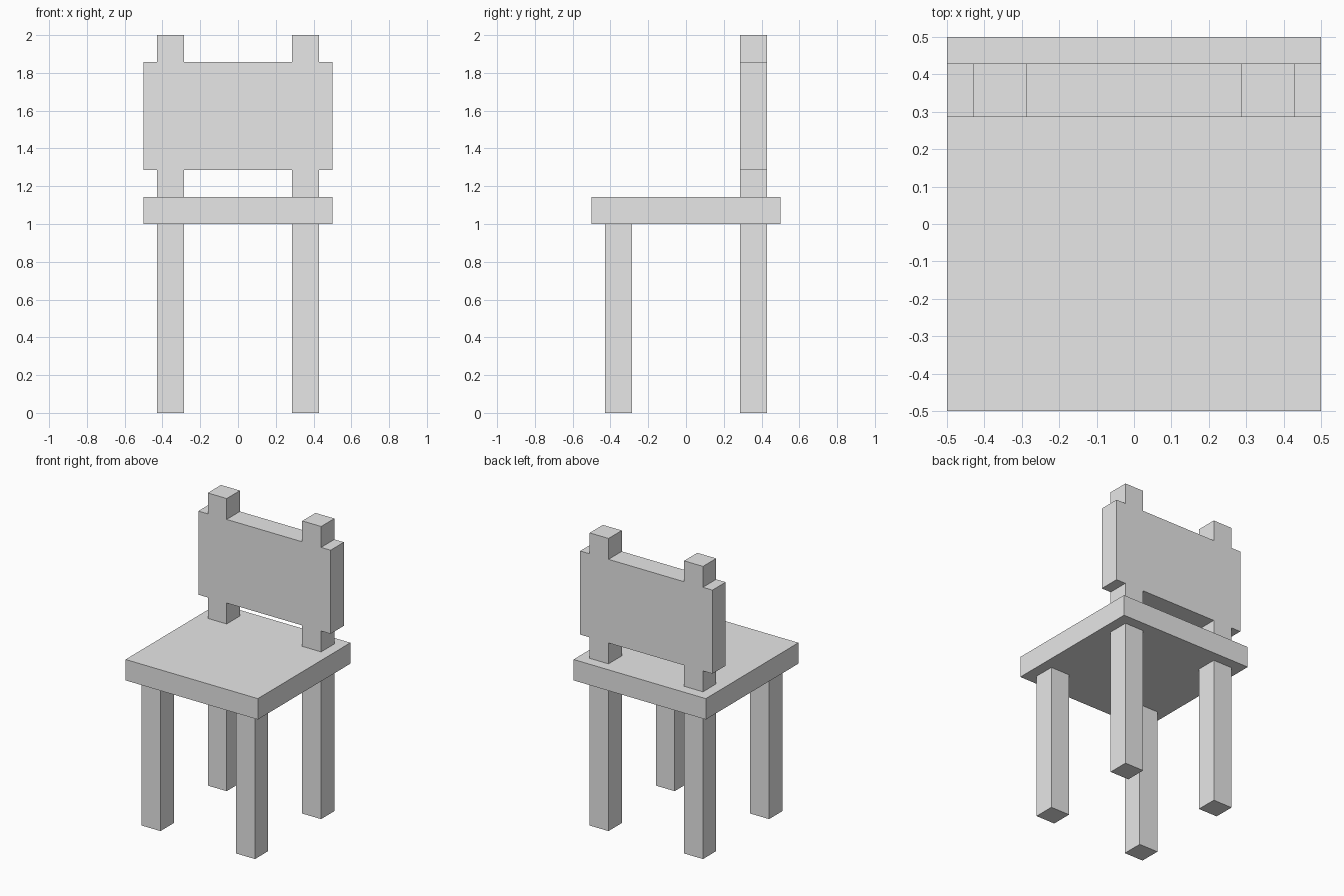
import bpy, bmesh

if "Cube" in bpy.data.objects:
    bpy.data.objects.remove(bpy.data.objects["Cube"])

U = 1 / 7  # the chair is laid out on a grid of sevenths

grey = bpy.data.materials.new("light_grey")
grey.diffuse_color = (0.8, 0.8, 0.8, 1)
grey.use_nodes = True
grey.node_tree.nodes["Principled BSDF"].inputs["Base Color"].default_value = grey.diffuse_color


def finish(name, bm):
    bmesh.ops.recalc_face_normals(bm, faces=bm.faces)
    mesh = bpy.data.meshes.new(name)
    bm.to_mesh(mesh)
    bm.free()
    mesh.materials.append(grey)
    obj = bpy.data.objects.new(name, mesh)
    bpy.context.collection.objects.link(obj)


def box(name, lo, hi):
    bm = bmesh.new()
    bmesh.ops.create_cube(bm, size=1)
    for v in bm.verts:
        v.co = [(a + b) / 2 * U + c * (b - a) * U for a, b, c in zip(lo, hi, v.co)]
    finish(name, bm)


# Four square legs
for side, x in (("left", -3), ("right", 2)):
    for end, y in (("front", -3), ("back", 2)):
        box(f"{end}_{side}_leg", (x, y, 0), (x + 1, y + 1, 7))

# Seat slab
box("seat", (-3.5, -3.5, 7), (3.5, 3.5, 8))

# Backrest: posts and panel as one flush silhouette, mirrored and extruded
half = [(2, 9), (2, 8), (3, 8), (3, 9), (3.5, 9),
        (3.5, 13), (3, 13), (3, 14), (2, 14), (2, 13)]
outline = half + [(-x, z) for x, z in reversed(half)]
bm = bmesh.new()
face = bm.faces.new([bm.verts.new((x * U, 2 * U, z * U)) for x, z in outline])
new = bmesh.ops.extrude_face_region(bm, geom=[face])["geom"]
bmesh.ops.translate(bm, vec=(0, U, 0),
                    verts=[g for g in new if isinstance(g, bmesh.types.BMVert)])
finish("backrest", bm)
